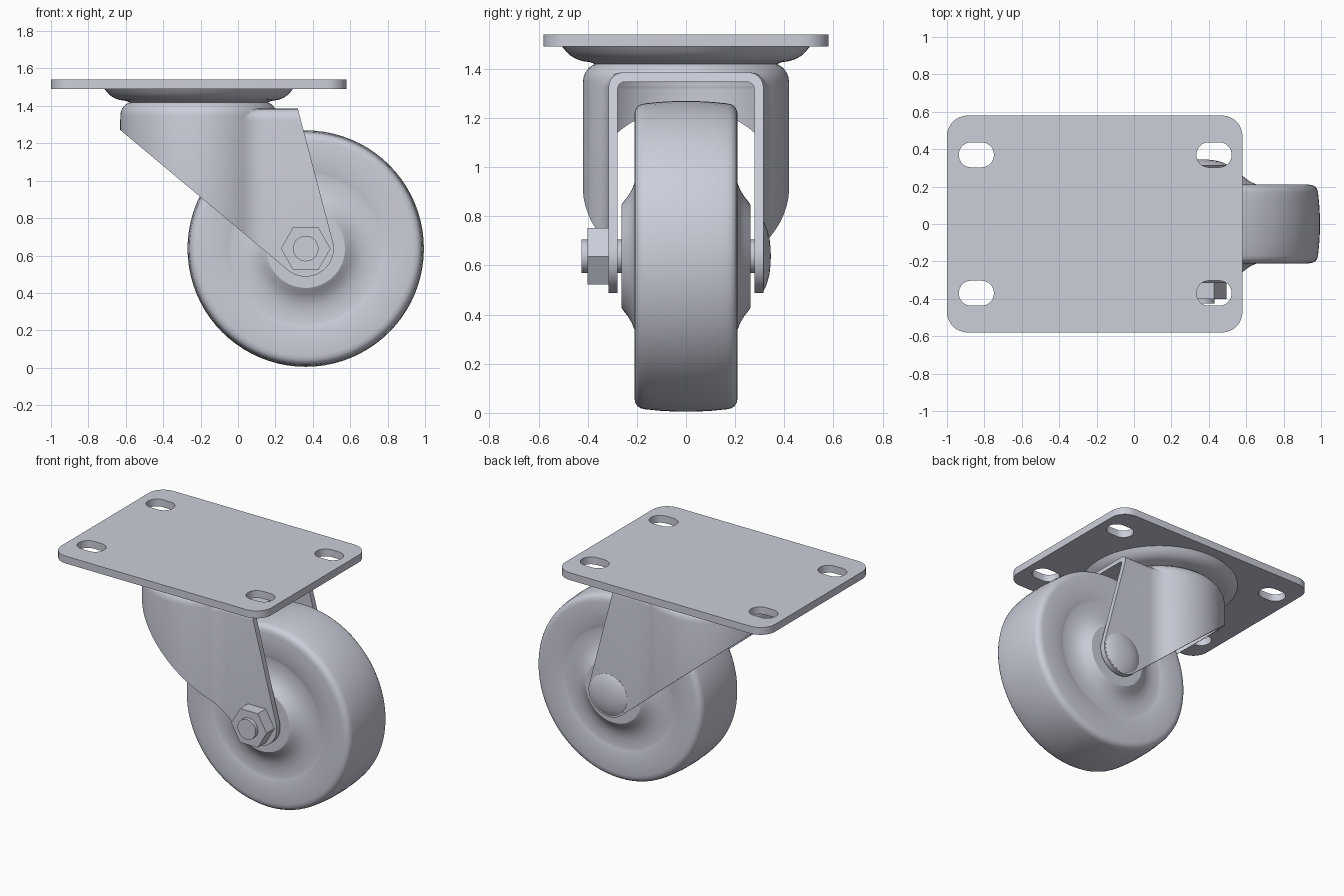
import bpy, bmesh
from math import pi, sin, cos, sqrt, atan2, radians

if "Cube" in bpy.data.objects:
    bpy.data.objects.remove(bpy.data.objects["Cube"])

steel = bpy.data.materials.new("grey_steel")
steel.use_nodes = True
GREY = (0.60, 0.615, 0.70, 1)
steel.diffuse_color = GREY
steel.node_tree.nodes["Principled BSDF"].inputs["Base Color"].default_value = GREY

SWIVEL_X = -0.21           # swivel axis
AXLE_X, AXLE_Z = 0.362, 0.637


def finish(name, bm):
    bmesh.ops.recalc_face_normals(bm, faces=bm.faces)
    mesh = bpy.data.meshes.new(name)
    bm.to_mesh(mesh)
    bm.free()
    mesh.materials.append(steel)
    ob = bpy.data.objects.new(name, mesh)
    bpy.context.collection.objects.link(ob)
    return ob


def loft(name, loops):
    """Closed solid through a stack of equal-length loops."""
    bm = bmesh.new()
    rings = [[bm.verts.new(p) for p in loop] for loop in loops]
    n = len(rings[0])
    for a, b in zip(rings, rings[1:]):
        for i in range(n):
            j = (i + 1) % n
            bm.faces.new((a[i], a[j], b[j], b[i]))
    bm.faces.new(rings[0])
    bm.faces.new(rings[-1])
    return finish(name, bm)


def arc(cx, cy, r, a0, a1, n):
    return [(cx + r * cos(a0 + (a1 - a0) * i / n),
             cy + r * sin(a0 + (a1 - a0) * i / n)) for i in range(n + 1)]


def circle(cx, cy, r, n):
    return arc(cx, cy, r, 0, 2 * pi, n)[:-1]


def turn_z(name, profile, n=72):
    """Turned part on the swivel axis, profile of (radius, z)."""
    return loft(name, [[(x, y, z) for x, y in circle(SWIVEL_X, 0, r, n)]
                       for r, z in profile])


def turn_y(name, profile, n=48):
    """Turned part on the axle, profile of (radius, y)."""
    return loft(name, [[(x, y, z) for x, z in circle(AXLE_X, AXLE_Z, r, n)]
                       for r, y in profile])


def combine(ob, tool, operation):
    mod = ob.modifiers.new("cut", 'BOOLEAN')
    mod.operation = operation
    mod.solver = 'EXACT'
    mod.object = tool
    bpy.context.view_layer.objects.active = ob
    bpy.ops.object.modifier_apply(modifier=mod.name)
    bpy.data.objects.remove(tool)


def rounding(z_top, r, n=6):
    """(inset, z) steps of a rounded top edge."""
    return [(r * (1 - cos(pi / 2 * i / n)), z_top - r + r * sin(pi / 2 * i / n))
            for i in range(n + 1)]


# Mounting plate with four slots
def rounded_box(cx, cy, hx, hy, r, z0, z1, name):
    pts = []
    for k, (sx, sy) in enumerate([(1, 1), (-1, 1), (-1, -1), (1, -1)]):
        pts += arc(cx + sx * (hx - r), cy + sy * (hy - r), r,
                   k * pi / 2, (k + 1) * pi / 2, 8)
    bm_loops = [[(x, y, z) for x, y in pts] for z in (z0, z1)]
    ob = loft(name, bm_loops)
    return ob


plate = rounded_box(-0.21, 0, 0.79, 0.58, 0.11, 1.49, 1.54, "mounting_plate")
for x in (-0.843, 0.428):
    for y in (-0.37, 0.37):
        slot = rounded_box(x, y, 0.094, 0.067, 0.0665, 1.4, 1.6, "slot_cutter")
        combine(plate, slot, 'DIFFERENCE')

# Swivel raceway under the plate
raceway = turn_z("swivel_raceway", [
    (0.36, 1.415), (0.39, 1.427), (0.42, 1.431), (0.445, 1.439),
    (0.468, 1.452), (0.487, 1.469), (0.505, 1.492)])


# Fork: pressed sheet shell, rounded housing flowing into two straight legs
def fork_outline(d, x_end):
    big, half, fillet = 0.42, 0.315, 0.2
    dx, dy = sqrt((big + fillet) ** 2 - (half + fillet) ** 2), half + fillet
    a = atan2(dy, dx)
    side = arc(SWIVEL_X, 0, big - d, pi, a, 24)
    side += arc(SWIVEL_X + dx, dy, fillet + d, a + pi, 1.5 * pi, 8)[1:]
    side.append((x_end, half - d))
    return side + [(x, -y) for x, y in reversed(side[1:])]


def fork_body(name, d, x_end, z_top, r):
    steps = [(0, 0.3)] + rounding(z_top, r)
    return loft(name, [[(x, y, z) for x, y in fork_outline(d + i, x_end)]
                       for i, z in steps])


def dome(name, radius, z_low, z_top, r):
    return turn_z(name, [(radius, z_low)] +
                  [(radius - i, z) for i, z in rounding(z_top, r)])


fork = fork_body("fork", 0, 0.7, 1.385, 0.06)
combine(fork, dome("dome_outer", 0.4195, 1.25, 1.426, 0.08), 'UNION')
combine(fork, fork_body("hollow", 0.037, 0.9, 1.347, 0.03), 'DIFFERENCE')
combine(fork, dome("dome_inner", 0.3815, 1.25, 1.387, 0.05), 'DIFFERENCE')

# Side shape of the fork, tapering down around the axle
bm = bmesh.new()
side_points = circle(AXLE_X, AXLE_Z, 0.15, 64) + [
    (-0.64, 1.28), (-0.64, 1.5), (0.29, 1.5)]
for y in (-0.6, 0.6):
    for x, z in side_points:
        bm.verts.new((x, y, z))
bmesh.ops.convex_hull(bm, input=bm.verts)
bmesh.ops.dissolve_limit(bm, angle_limit=radians(1), verts=bm.verts, edges=bm.edges)
combine(fork, finish("side_cutter", bm), 'INTERSECT')

# Wheel: crowned tread, rounded shoulders, shallow face, flared hub
half = [(0.21, 0.262), (0.225, 0.252), (0.245, 0.236), (0.27, 0.221),
        (0.30, 0.209), (0.34, 0.202), (0.395, 0.201), (0.415, 0.204),
        (0.435, 0.21), (0.575, 0.21), (0.594, 0.207), (0.609, 0.198),
        (0.618, 0.185), (0.622, 0.168), (0.628, 0.11), (0.632, 0.04)]
wheel = turn_y("wheel", [(r, -y) for r, y in half] + half[::-1], 80)

# Axle bolt, domed head and nut
axle = turn_y("axle_bolt", [(0.068, -0.425), (0.068, 0.32)])
head = turn_y("bolt_head", [(0.14, 0.31), (0.14, 0.316), (0.125, 0.324),
                            (0.10, 0.333), (0.07, 0.34), (0.035, 0.344),
                            (0.005, 0.345)])
nut = turn_y("hex_nut", [(0.133, -0.40), (0.133, -0.31)], 6)

# Smooth curved surfaces, keep real edges sharp
for ob in (plate, raceway, fork, wheel, axle, head, nut):
    bpy.ops.object.select_all(action='DESELECT')
    ob.select_set(True)
    bpy.context.view_layer.objects.active = ob
    bpy.ops.object.shade_smooth_by_angle(angle=radians(30))
